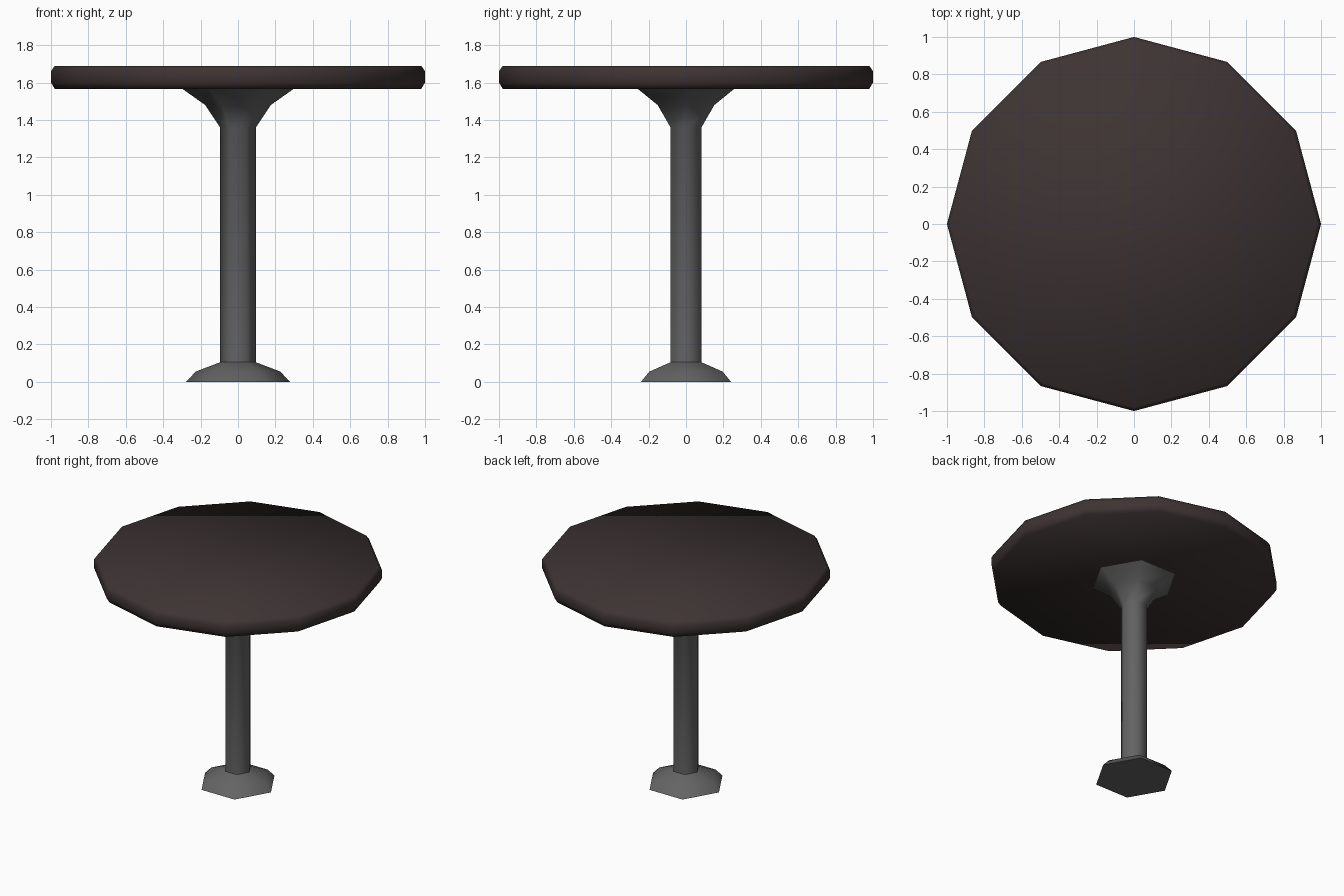
import bpy, bmesh, math

if "Cube" in bpy.data.objects:
    bpy.data.objects.remove(bpy.data.objects["Cube"])


def material(name, rgb):
    m = bpy.data.materials.new(name)
    m.diffuse_color = (*rgb, 1.0)
    m.use_nodes = True
    m.node_tree.nodes["Principled BSDF"].inputs["Base Color"].default_value = m.diffuse_color
    return m


def lathe(name, profile, sides, mat, cap_bottom=True, cap_top=True):
    """Low-poly turned part from (radius, height) rings, smooth shaded."""
    bm = bmesh.new()
    rings = []
    for r, z in profile:
        rings.append([bm.verts.new((r * math.cos(2 * math.pi * i / sides),
                                    r * math.sin(2 * math.pi * i / sides), z))
                      for i in range(sides)])
    for a, b in zip(rings, rings[1:]):
        for i in range(sides):
            j = (i + 1) % sides
            bm.faces.new((a[i], a[j], b[j], b[i]))
    if cap_bottom:
        bm.faces.new(rings[0][::-1])
    if cap_top:
        bm.faces.new(rings[-1])
    for f in bm.faces:
        f.smooth = True
    mesh = bpy.data.meshes.new(name)
    bm.to_mesh(mesh)
    bm.free()
    mesh.materials.append(mat)
    obj = bpy.data.objects.new(name, mesh)
    bpy.context.collection.objects.link(obj)
    return obj


wood = material("dark brown", (0.047, 0.033, 0.033))
metal = material("dark grey metal", (0.127, 0.127, 0.127))

# Twelve-sided table top with a softly bevelled rim
lathe("table_top", [(0.98, 1.567), (1.0, 1.60), (1.0, 1.66), (0.98, 1.69)], 12, wood)

# Hexagonal column flaring out into the bracket under the top
lathe("column", [(0.095, 0.105), (0.095, 1.36), (0.175, 1.48), (0.30, 1.568)],
      6, metal, cap_bottom=False, cap_top=False)

# Hexagonal foot, with a flat underside kept crisp
foot = lathe("foot", [(0.278, 0.0), (0.226, 0.055), (0.095, 0.105)], 6, metal, cap_top=False)
for p in foot.data.polygons:
    p.use_smooth = len(p.vertices) == 4
for e in foot.data.edges:
    if all(foot.data.vertices[v].co.z < 0.001 for v in e.vertices):
        e.use_edge_sharp = True
